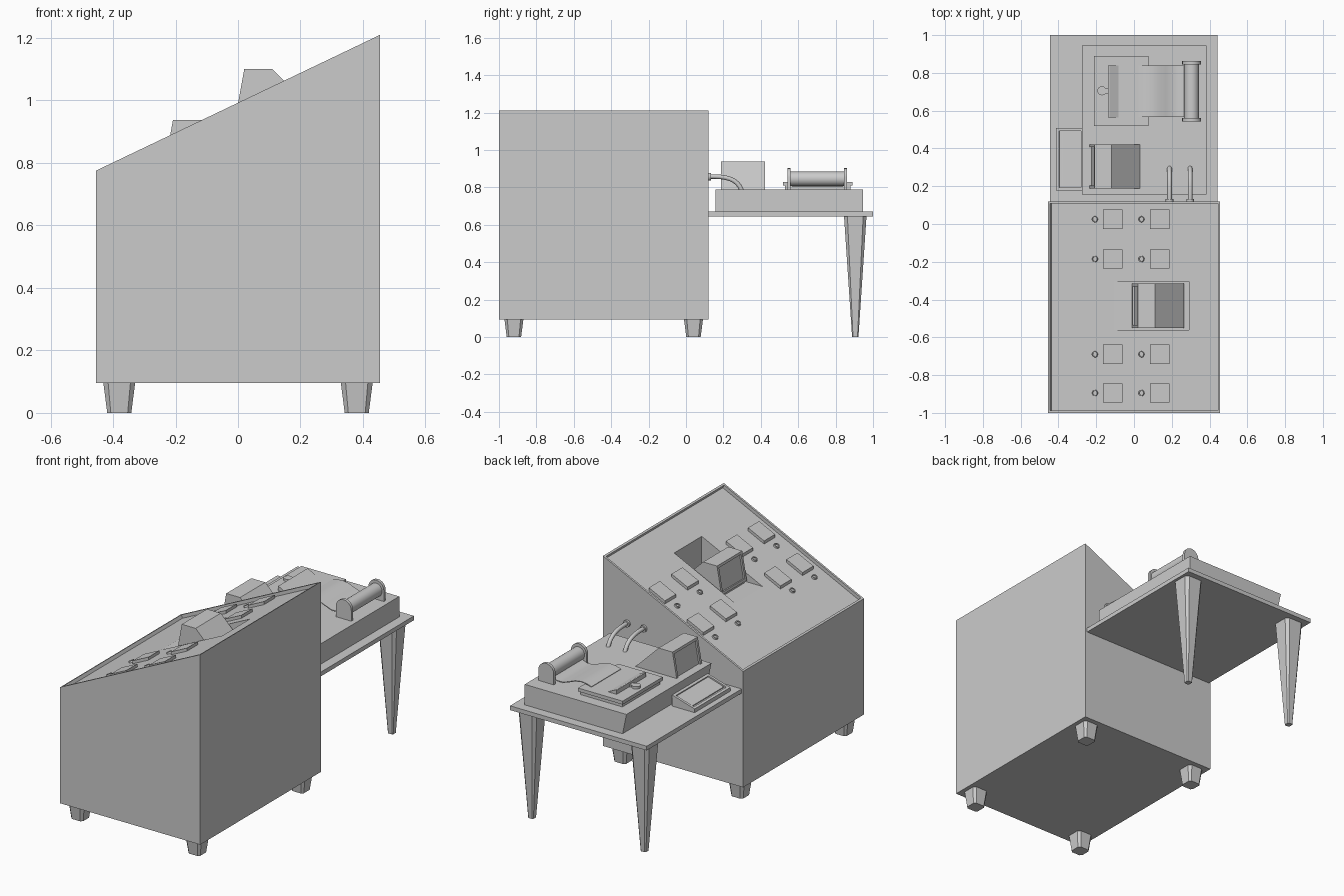
import bpy, bmesh, math
from mathutils import Matrix, Vector

if "Cube" in bpy.data.objects:
    bpy.data.objects.remove(bpy.data.objects["Cube"])

SLOPE = math.atan2(0.435, 0.91)
RIM = 0.02


def panel_z(x):
    return 0.775 + (x + 0.455) * math.tan(SLOPE) - RIM / math.cos(SLOPE)


def finish(name, bm, smooth=False):
    bmesh.ops.recalc_face_normals(bm, faces=bm.faces)
    me = bpy.data.meshes.new(name)
    bm.to_mesh(me)
    bm.free()
    ob = bpy.data.objects.new(name, me)
    bpy.context.collection.objects.link(ob)
    if smooth:
        bpy.ops.object.select_all(action='DESELECT')
        ob.select_set(True)
        bpy.context.view_layer.objects.active = ob
        bpy.ops.object.shade_smooth_by_angle(angle=math.radians(35))
    return ob


def prism(profile, y0, y1):
    """Extrude an (x, z) outline along y."""
    bm = bmesh.new()
    rings = [[bm.verts.new((x, y, z)) for x, z in profile] for y in (y0, y1)]
    for ring in rings:
        bm.faces.new(ring)
    n = len(profile)
    for i in range(n):
        j = (i + 1) % n
        bm.faces.new((rings[0][i], rings[0][j], rings[1][j], rings[1][i]))
    bmesh.ops.recalc_face_normals(bm, faces=bm.faces)
    bm.normal_update()
    return bm


def box(x0, x1, y0, y1, z0, z1):
    return prism([(x0, z0), (x1, z0), (x1, z1), (x0, z1)], y0, y1)


def inset(bm, direction, thickness, depth):
    """Replace the face that looks most along direction by a rim and a sunken floor."""
    d = Vector(direction).normalized()
    bm.normal_update()
    face = max(bm.faces, key=lambda f: f.normal.dot(d))
    normal, outer, n = face.normal.copy(), list(face.verts), len(face.verts)
    co = [v.co.copy() for v in outer]
    rim = [co[i] + thickness * ((co[i - 1] - co[i]).normalized()
                                + (co[(i + 1) % n] - co[i]).normalized()) for i in range(n)]
    bm.faces.remove(face)
    rings = [outer, [bm.verts.new(p) for p in rim], [bm.verts.new(p - normal * depth) for p in rim]]
    for a, b in zip(rings, rings[1:]):
        for i in range(n):
            j = (i + 1) % n
            bm.faces.new((a[i], a[j], b[j], b[i]))
    bm.faces.new(rings[2])


def tapered_post(name, x, y, z1, top, bottom):
    """Chamfered square post, narrower at the floor."""
    bm = box(-top / 2, top / 2, -top / 2, top / 2, 0, z1)
    edges = [e for e in bm.edges if abs(e.verts[0].co.z - e.verts[1].co.z) > z1 / 2]
    bmesh.ops.bevel(bm, geom=edges, offset=top * 0.15, segments=1, affect='EDGES')
    for v in bm.verts:
        if v.co.z < z1 / 2:
            v.co.x *= bottom / top
            v.co.y *= bottom / top
    bmesh.ops.translate(bm, verts=bm.verts, vec=(x, y, 0))
    finish(name, bm)


def cylinder(name, r, depth, matrix, segments=16):
    bm = bmesh.new()
    bmesh.ops.create_cone(bm, cap_ends=True, segments=segments, radius1=r, radius2=r,
                          depth=depth, matrix=matrix)
    return finish(name, bm, True)


def monitor(name, x, y, z):
    bm = prism([(x, z), (x + 0.03, z + 0.165), (x + 0.12, z + 0.165), (x + 0.275, z + 0.012),
                (x + 0.275, z)], y - 0.117, y + 0.117)
    inset(bm, (-1, 0, 0.2), 0.015, 0.01)
    finish(name, bm)


# Cabinet with a sunken sloping panel
bm = prism([(-0.455, 0.095), (0.455, 0.095), (0.455, 1.21), (-0.455, 0.775)], -1, 0.12)
inset(bm, (-math.sin(SLOPE), 0, math.cos(SLOPE)), 0.012, RIM)
cabinet = finish("cabinet", bm)

# Pocket for the panel monitor, cut and applied
pocket = finish("pocket_cutter", box(-0.105, 0.29, -0.56, -0.305, panel_z(-0.105), 1.5))
cut = cabinet.modifiers.new("pocket", 'BOOLEAN')
cut.operation = 'DIFFERENCE'
cut.solver = 'EXACT'
cut.object = pocket
bpy.context.view_layer.objects.active = cabinet
bpy.ops.object.modifier_apply(modifier="pocket")
bpy.data.objects.remove(pocket)

# Cabinet feet
for x in (-0.38, 0.38):
    for y in (-0.92, 0.04):
        tapered_post("cabinet_foot", x, y, 0.097, 0.102, 0.077)

# Panel buttons (upright sides, sloping tops) and knobs
for y in (0.025, -0.185, -0.69, -0.895):
    for x in (-0.113, 0.136):
        a, b = x - 0.052, x + 0.052
        finish("panel_button", prism([(a, panel_z(a) - 0.005), (b, panel_z(b) - 0.005),
                                      (b, panel_z(b) + 0.018), (a, panel_z(a) + 0.018)],
                                     y - 0.051, y + 0.051))
    for x in (-0.207, 0.039):
        bm = bmesh.new()
        bmesh.ops.create_cone(bm, cap_ends=True, segments=12, radius1=0.017, radius2=0.016,
                              depth=0.014)
        inset(bm, (0, 0, 1), 0.01, 0.006)
        bm.transform(Matrix.Translation((x, y, panel_z(x) + 0.003)) @ Matrix.Rotation(-SLOPE, 4, 'Y'))
        finish("panel_knob", bm, True)

# Monitors
monitor("panel_monitor", -0.01, -0.433, 0.935)
monitor("desk_monitor", -0.238, 0.305, 0.773)
finish("panel_monitor_plinth", box(0.0, 0.264, -0.54, -0.326, 0.915, 0.936))

# Table and legs
finish("table_top", box(-0.445, 0.442, 0.115, 1, 0.645, 0.67))
for x in (-0.365, 0.365):
    tapered_post("table_leg", x, 0.905, 0.646, 0.12, 0.034)

# Printer body with an undercut front
finish("printer_body", prism([(-0.25, 0.67), (0.385, 0.67), (0.385, 0.79), (-0.275, 0.79)],
                             0.157, 0.945))

# Paper tray
finish("tray_base", box(-0.203, 0.07, 0.53, 0.88, 0.785, 0.815))
finish("tray_plate", box(-0.212, 0.078, 0.518, 0.89, 0.81, 0.83))
finish("tray_lever", prism([(-0.137, 0.828), (-0.077, 0.828), (-0.13, 0.855), (-0.137, 0.855)],
                           0.565, 0.838))
cylinder("lever_knob", 0.024, 0.018, Matrix.Translation((-0.17, 0.705, 0.835)))
finish("lever_arm", box(-0.165, -0.13, 0.69, 0.72, 0.828, 0.842))

# Curled paper sheet running to the roller
crest = [(0.025, 0.833), (0.055, 0.842), (0.09, 0.846), (0.13, 0.84), (0.17, 0.824),
         (0.21, 0.81), (0.25, 0.81), (0.275, 0.822)]
finish("paper", prism(crest + [(x, z - 0.005) for x, z in reversed(crest)], 0.567, 0.84), True)

# Roller and its round-topped brackets
cylinder("roller", 0.039, 0.3, Matrix.Translation((0.305, 0.703, 0.846))
         @ Matrix.Rotation(math.pi / 2, 4, 'X'), 24)
arch = [(0.355, 0.785)]
for i in range(11):
    a = math.pi * i / 10
    arch.append((0.305 + 0.05 * math.cos(a), 0.853 + 0.05 * math.sin(a)))
arch.append((0.255, 0.785))
for y in (0.543, 0.845):
    finish("roller_bracket", prism(arch, y, y + 0.017), True)

# Cables between cabinet and printer
for x in (0.188, 0.297):
    cu = bpy.data.curves.new("cable", 'CURVE')
    cu.dimensions = '3D'
    cu.bevel_depth = 0.012
    cu.bevel_resolution = 2
    cu.resolution_u = 8
    sp = cu.splines.new('BEZIER')
    sp.bezier_points.add(1)
    for p, co, l, r in zip(sp.bezier_points,
                           ((x, 0.11, 0.857), (x, 0.3, 0.78)),
                           ((x, 0.05, 0.857), (x, 0.275, 0.85)),
                           ((x, 0.21, 0.862), (x, 0.31, 0.72))):
        p.co, p.handle_left, p.handle_right = co, l, r
    bpy.context.collection.objects.link(bpy.data.objects.new("cable", cu))
    cylinder("cable_socket", 0.02, 0.02, Matrix.Translation((x, 0.123, 0.857))
             @ Matrix.Rotation(math.pi / 2, 4, 'X'))

# Keyboard wedge with recessed deck and key bar
bm = prism([(-0.412, 0.668), (-0.266, 0.668), (-0.266, 0.735), (-0.412, 0.692)], 0.177, 0.508)
inset(bm, (-0.29, 0, 1), 0.015, 0.008)
finish("keyboard", bm)
finish("key_bar", prism([(-0.385, 0.685), (-0.372, 0.688), (-0.372, 0.7), (-0.385, 0.697)],
                        0.2, 0.488))
